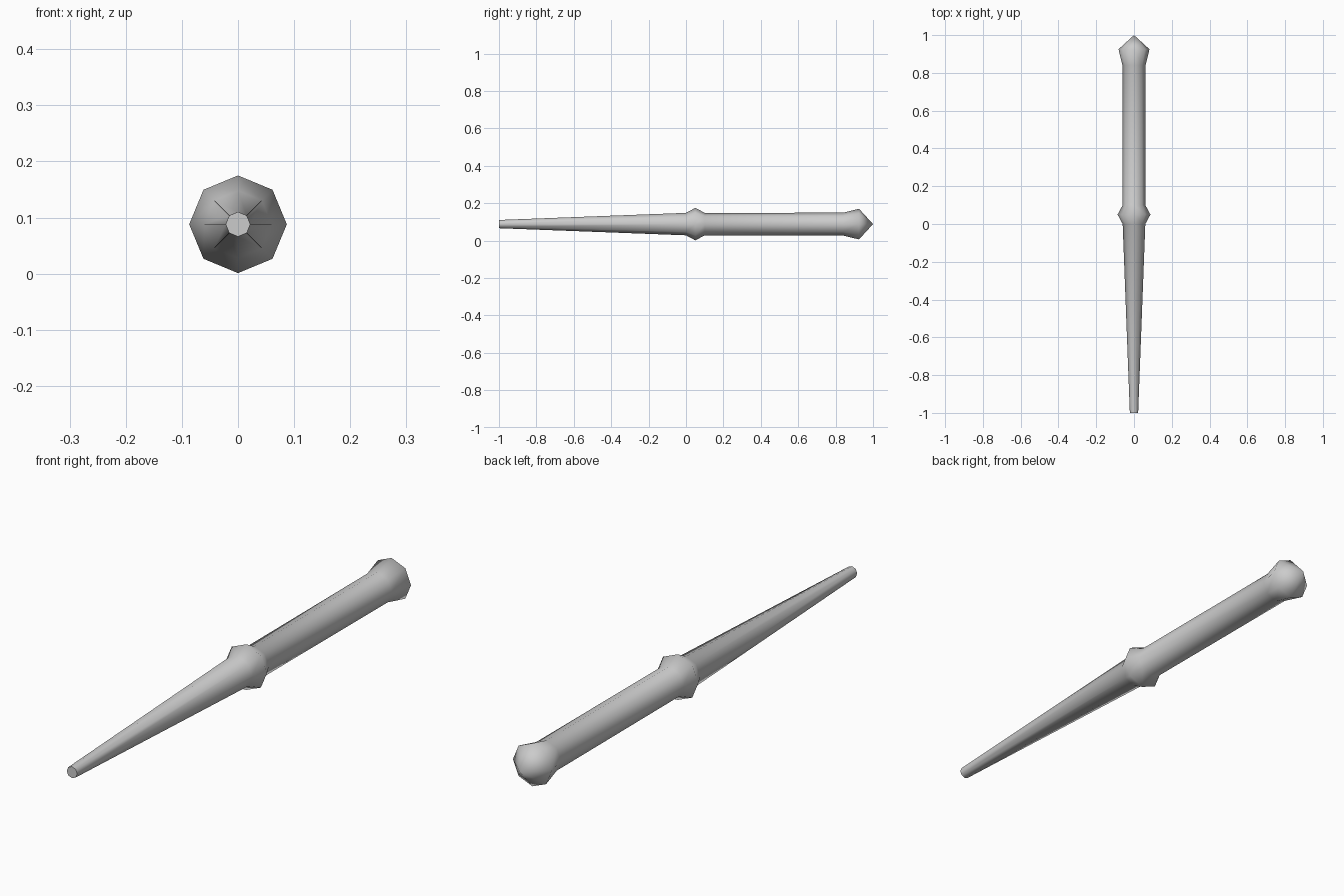
import bpy, bmesh
from math import cos, sin, pi

cube = bpy.data.objects.get("Cube")
if cube:
    bpy.data.objects.remove(cube, do_unlink=True)

SIDES = 8
AXIS_Z = 0.088

grey = bpy.data.materials.new("light grey")
grey.use_nodes = True
colour = (0.6, 0.6, 0.6, 1)
grey.diffuse_color = colour
grey.node_tree.nodes["Principled BSDF"].inputs["Base Color"].default_value = colour

# Position along the shaft and radius: blunt tip, taper, collar, handle, pommel
profile = [(-1, 0.022), (0, 0.06), (0.05, 0.087), (0.1, 0.06),
           (0.84, 0.061), (0.925, 0.082)]

bm = bmesh.new()
rings = []
for y, r in profile:
    rings.append([bm.verts.new((r * cos(2 * pi * i / SIDES), y,
                                AXIS_Z + r * sin(2 * pi * i / SIDES)))
                  for i in range(SIDES)])

# Shaft, collar and handle walls
for a, b in zip(rings, rings[1:]):
    for i in range(SIDES):
        j = (i + 1) % SIDES
        bm.faces.new((a[i], a[j], b[j], b[i]))

# Pointed pommel end
point = bm.verts.new((0, 1, AXIS_Z))
for i in range(SIDES):
    bm.faces.new((rings[-1][i], rings[-1][(i + 1) % SIDES], point))

for face in bm.faces:
    face.smooth = True

# Flat tip cap with a crisp rim
cap = bm.faces.new(rings[0])
for edge in cap.edges:
    edge.smooth = False
bmesh.ops.recalc_face_normals(bm, faces=bm.faces)

mesh = bpy.data.meshes.new("wand")
bm.to_mesh(mesh)
bm.free()
mesh.materials.append(grey)
bpy.context.collection.objects.link(bpy.data.objects.new("wand", mesh))
